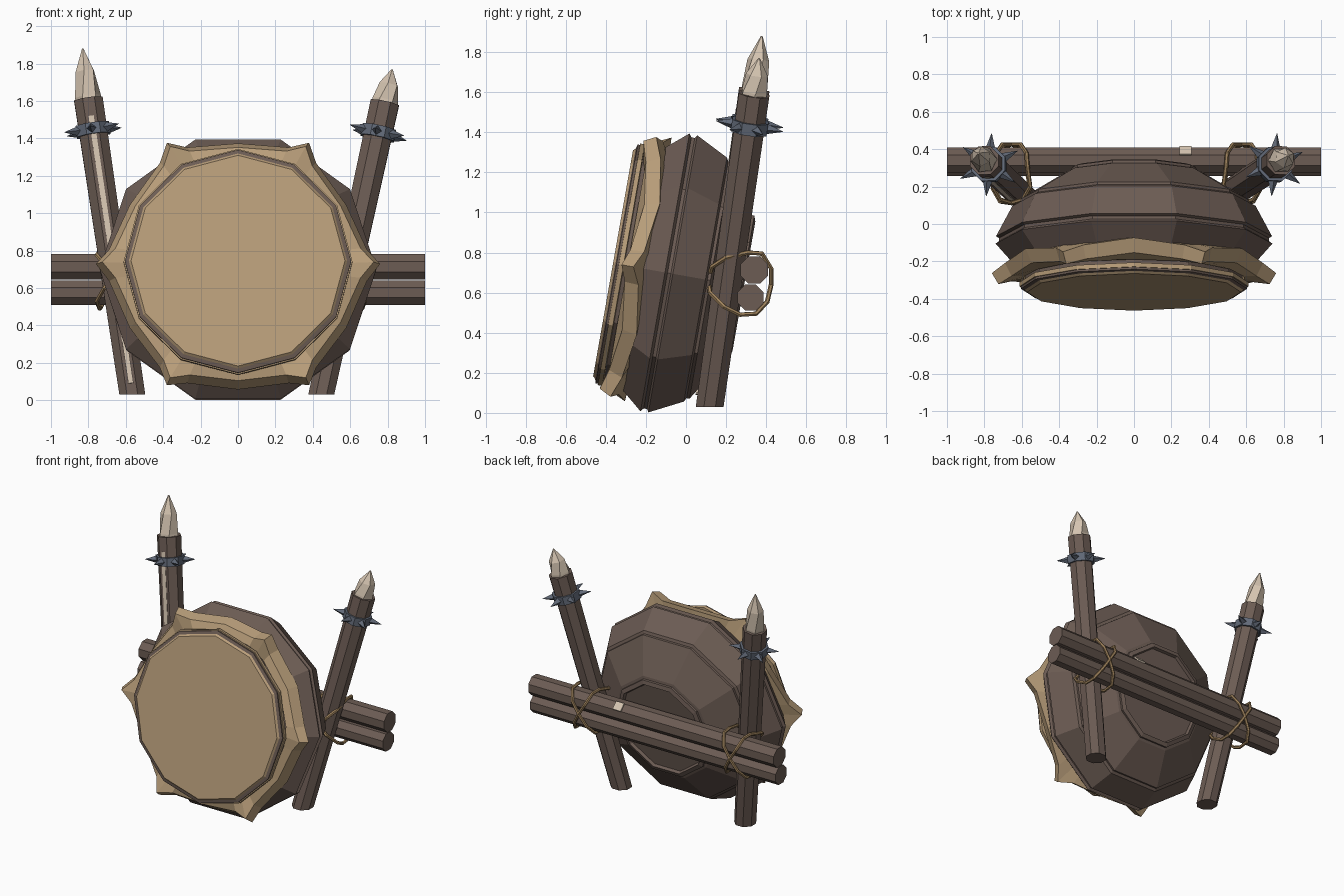
import bpy, bmesh, math
from mathutils import Matrix, Vector, Quaternion

if "Cube" in bpy.data.objects:
    bpy.data.objects.remove(bpy.data.objects["Cube"])


def mat(name, col):
    m = bpy.data.materials.new(name)
    m.diffuse_color = (*col, 1)
    m.use_nodes = True
    m.node_tree.nodes["Principled BSDF"].inputs["Base Color"].default_value = m.diffuse_color
    return m


WOOD = mat("brown wood", (0.150, 0.107, 0.088))
SKIN = mat("tan hide", (0.485, 0.342, 0.195))
PALE = mat("pale cut wood", (0.66, 0.55, 0.435))
METAL = mat("blue grey iron", (0.122, 0.144, 0.188))
ROPE = mat("rope", (0.34, 0.22, 0.105))


def finish(name, bm, material, M=Matrix()):
    bmesh.ops.recalc_face_normals(bm, faces=bm.faces)
    me = bpy.data.meshes.new(name)
    bm.to_mesh(me)
    bm.free()
    me.materials.append(material)
    ob = bpy.data.objects.new(name, me)
    ob.matrix_world = M
    bpy.context.collection.objects.link(ob)
    return ob


def loft(name, rings, material, M=Matrix(), closed=False):
    """Skin a list of equal-sized point rings; cap the ends or join them."""
    bm = bmesh.new()
    vs = [[bm.verts.new(p) for p in r] for r in rings]
    n = len(vs[0])
    pairs = list(zip(vs, vs[1:])) + ([(vs[-1], vs[0])] if closed else [])
    for a, b in pairs:
        for i in range(n):
            j = (i + 1) % n
            bm.faces.new((a[i], a[j], b[j], b[i]))
    if not closed:
        bm.faces.new(vs[0])
        bm.faces.new(vs[-1])
    return finish(name, bm, material, M)


def ring(r, z, n, start=0.0, cx=0.0, cy=0.0):
    return [(cx + r * math.cos(start + 2 * math.pi * i / n),
             cy + r * math.sin(start + 2 * math.pi * i / n), z) for i in range(n)]


def frame(origin, axis):
    """Matrix with local z along axis and local x close to world x."""
    z = Vector(axis).normalized()
    y = z.cross(Vector((1, 0, 0))).normalized()
    x = y.cross(z)
    return Matrix.Translation(origin) @ Matrix((x, y, z)).transposed().to_4x4()


def box(name, size, material, M):
    bm = bmesh.new()
    bmesh.ops.create_cube(bm, size=1, matrix=Matrix.Diagonal((*size, 1)))
    return finish(name, bm, material, M)


# Drum frame: leans back 10 degrees, local z points out of the drum head
T = math.radians(10)
DRUM = frame((0, -0.10, 0.70), (0, -math.cos(T), math.sin(T)))

# Drum body: ten sided shell with grooves between the planks
shell = [(-0.375, 0.31), (-0.375, 0.335), (-0.395, 0.345), (-0.385, 0.375), (-0.37, 0.375),
         (-0.365, 0.395), (-0.225, 0.63), (-0.21, 0.63), (-0.20, 0.65),
         (-0.035, 0.738), (-0.025, 0.722), (-0.008, 0.722), (0.005, 0.74),
         (0.13, 0.63), (0.18, 0.58)]
loft("drum_body", [ring(r, s, 10) for s, r in shell], WOOD, DRUM)
loft("drum_neck", [ring(0.58, 0.12, 12), ring(0.58, 0.235, 12)], WOOD, DRUM)
loft("drum_rim", [ring(0.605, 0.222, 12), ring(0.605, 0.25, 12), ring(0.58, 0.257, 12)], WOOD, DRUM)
# Drum head
loft("drum_head", [ring(0.57, 0.23, 12), ring(0.585, 0.255, 12), ring(0.572, 0.268, 12)], SKIN, DRUM)
loft("drum_head_hem", [ring(0.585, 0.212, 12), ring(0.612, 0.215, 12),
                       ring(0.612, 0.238, 12), ring(0.585, 0.24, 12)], SKIN, DRUM, True)

# Stretched hide collar pulled out to six points
steps = []
for k in range(6):
    for off, ro, sb, sf in ((-7, 0.695, 0.125, 0.195), (0, 0.76, 0.165, 0.225),
                            (7, 0.695, 0.125, 0.195), (30, 0.668, 0.09, 0.165)):
        a = math.radians(60 * k + off)
        c, s = math.cos(a), math.sin(a)
        pts = ((0.59, 0.195), (ro - 0.035, sf), (ro, sb), (0.58, 0.085))
        steps.append([(r * c, r * s, z) for r, z in pts])
loft("hide_collar", steps, SKIN, DRUM, True)


# Poles with sharpened stakes and spiked iron bands
def pole(side, bottom, top, stake_h, lean, band_z):
    b, t = Vector(bottom), Vector(top)
    axis = (t - b).normalized()
    F = frame(t, axis)
    h = math.pi / 8
    low = [b + Vector(p) for p in ring(0.075, 0, 8, h)]
    high = [F @ Vector(p) for p in ring(0.083, 0, 8, h)]
    loft(side + "_pole", [low, high], WOOD)
    loft(side + "_stake_point",
         [ring(0.07, -0.02, 6), ring(0.07, 0.015, 6, 0.1),
          ring(0.055, stake_h * 0.55, 6, 0.45, lean * 0.3),
          ring(0.004, stake_h, 6, 0.45, lean)], PALE, F)
    B = frame(b + axis * ((band_z - b.z) / axis.z), axis)
    loft(side + "_iron_band", [ring(0.075, -0.03, 8, h), ring(0.098, -0.03, 8, h),
                               ring(0.098, 0.03, 8, h), ring(0.075, 0.03, 8, h)], METAL, B, True)
    for k in range(6):
        a = math.radians(85 + 60 * k)
        S = B @ frame((0.085 * math.cos(a), 0.085 * math.sin(a), 0),
                      (math.cos(a), math.sin(a), 0.0))
        loft(f"{side}_iron_spike_{k}", [ring(0.027, 0, 4), ring(0.001, 0.085, 4)], METAL, S)
    return b, t, axis


b, t, axis = pole("left", (-0.565, 0.118, 0.03), (-0.80, 0.34, 1.61), 0.275, 0.01, 1.445)
# Bare split along the left pole
mid = b.lerp(t, 0.485)
box("pale_split", (0.028, 0.01, 1.46), PALE,
    frame(mid, axis) @ Matrix.Translation((0, -0.073, 0)))
pole("right", (0.445, 0.118, 0.03), (0.785, 0.34, 1.59), 0.185, 0.0, 1.43)

# Two crossbars behind the poles
for name, y, z, r in (("upper_crossbar", 0.34, 0.713, 0.074), ("lower_crossbar", 0.322, 0.575, 0.07)):
    M = Matrix.Translation((0, y, z)) @ Matrix.Rotation(math.pi / 2, 4, 'Y')
    loft(name, [ring(r, -1, 8, math.pi / 8), ring(r, 1, 8, math.pi / 8)], WOOD, M)
box("crossbar_chip", (0.065, 0.06, 0.03), PALE,
    Matrix.Translation((0.275, 0.385, 0.758)) @ Matrix.Rotation(math.radians(-45), 4, 'X'))

# Rope lashings: two crossed loops at each joint
for side, x0 in (("left", -0.655), ("right", 0.578)):
    for k in (-1, 1):
        path = [(0.06, 0.13, 0.73), (0.10, 0.20, 0.775), (0.085, 0.31, 0.80), (0.08, 0.38, 0.795),
                (0.05, 0.425, 0.72), (0, 0.425, 0.64), (-0.05, 0.405, 0.555), (-0.08, 0.35, 0.495),
                (-0.085, 0.27, 0.49), (-0.10, 0.19, 0.53), (-0.06, 0.12, 0.60), (0, 0.112, 0.665)]
        cu = bpy.data.curves.new(side + "_rope", 'CURVE')
        cu.dimensions = '3D'
        cu.bevel_depth = 0.012
        cu.bevel_resolution = 1
        sp = cu.splines.new('POLY')
        sp.points.add(len(path) - 1)
        for p, (x, y, z) in zip(sp.points, path):
            p.co = (x0 + k * x, y, z, 1)
        sp.use_cyclic_u = True
        sp.use_smooth = False
        cu.materials.append(ROPE)
        ob = bpy.data.objects.new(f"{side}_rope_{'a' if k < 0 else 'b'}", cu)
        bpy.context.collection.objects.link(ob)
